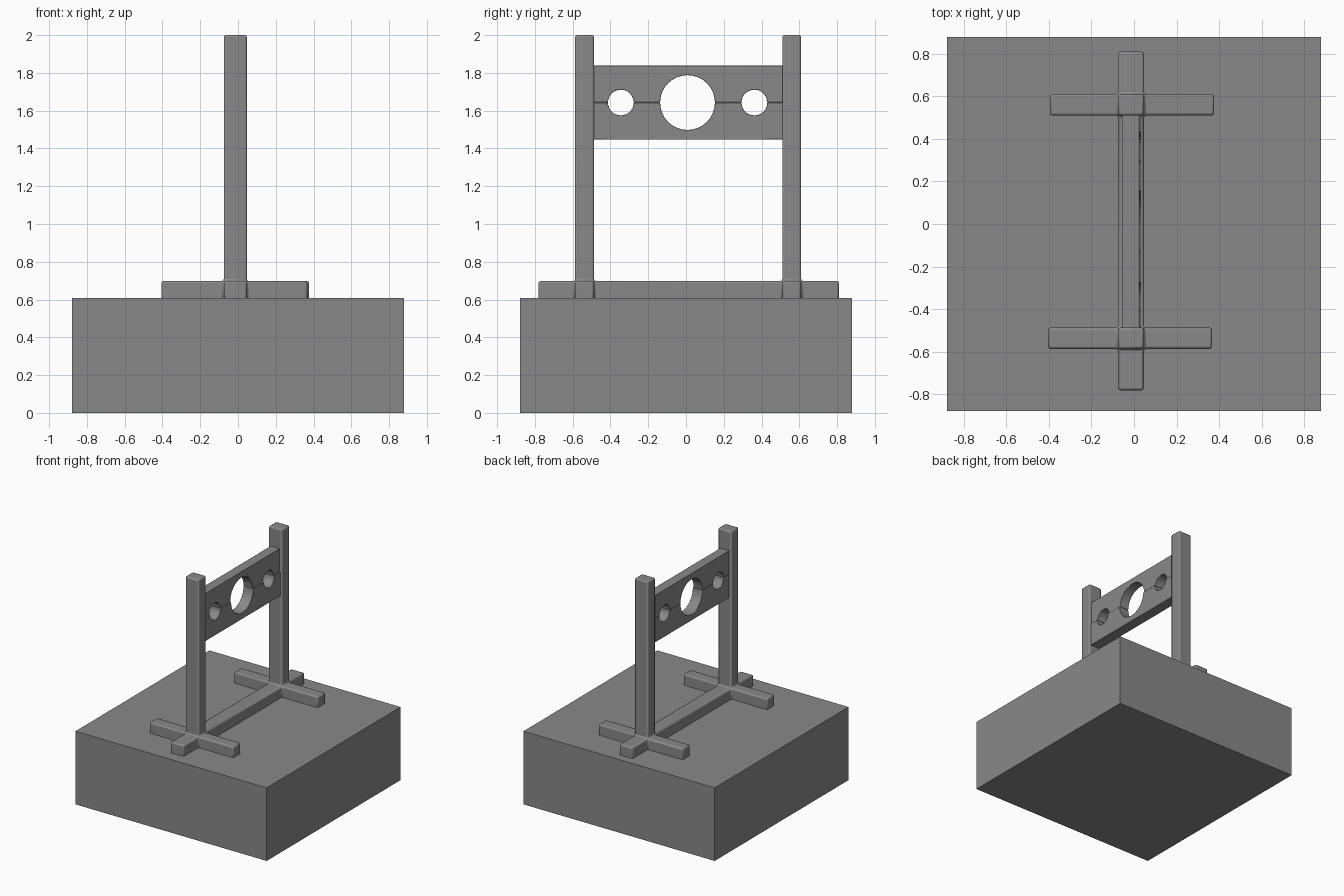
import bpy, bmesh, math
from mathutils import Vector

if "Cube" in bpy.data.objects:
    bpy.data.objects.remove(bpy.data.objects["Cube"])

dark = bpy.data.materials.new("dark_grey")
dark.diffuse_color = (0.25, 0.25, 0.25, 1)
dark.use_nodes = True
dark.node_tree.nodes["Principled BSDF"].inputs["Base Color"].default_value = dark.diffuse_color


def finish(bm, name, bevel=0.0):
    bmesh.ops.recalc_face_normals(bm, faces=bm.faces)
    mesh = bpy.data.meshes.new(name)
    bm.to_mesh(mesh)
    bm.free()
    mesh.materials.append(dark)
    ob = bpy.data.objects.new(name, mesh)
    bpy.context.collection.objects.link(ob)
    if bevel:
        mod = ob.modifiers.new("rounded_edges", 'BEVEL')
        mod.width = bevel
        mod.segments = 2
        mod.limit_method = 'ANGLE'
        mod.angle_limit = math.radians(40)
        bpy.ops.object.select_all(action='DESELECT')
        ob.select_set(True)
        bpy.context.view_layer.objects.active = ob
        bpy.ops.object.shade_smooth_by_angle(angle=math.radians(35))
    return ob


def box(bm, lo, hi):
    verts = bmesh.ops.create_cube(bm, size=1)["verts"]
    lo, hi = Vector(lo), Vector(hi)
    for v in verts:
        v.co = (lo + hi) / 2 + v.co * (hi - lo)


def grow(bm, point, axis, value):
    """Extrude the face nearest to a point until it reaches value on the axis."""
    point = Vector(point)
    face = min(bm.faces, key=lambda f: (f.calc_center_median() - point).length)
    new = bmesh.ops.extrude_discrete_faces(bm, faces=[face])["faces"][0]
    for v in new.verts:
        v.co[axis] = value


# Platform
bm = bmesh.new()
box(bm, (-0.88, -0.88, 0), (0.88, 0.88, 0.608))
finish(bm, "platform")

# Frame: long sill, cross feet and posts in one piece
X0, X1, Z0, Z1 = -0.075, 0.047, 0.595, 0.698
XM, ZM = (X0 + X1) / 2, (Z0 + Z1) / 2
bm = bmesh.new()
box(bm, (X0, -0.782, Z0), (X1, -0.587, Z1))
y = -0.587
for nxt in (-0.487, 0.51, 0.61, 0.81):
    grow(bm, (XM, y, ZM), 1, nxt)
    y = nxt
for yc, foot0, foot1 in ((-0.537, -0.405, 0.367), (0.56, -0.395, 0.377)):
    grow(bm, (X0, yc, ZM), 0, foot0)
    grow(bm, (X1, yc, ZM), 0, foot1)
    grow(bm, (XM, yc, Z1), 2, 2.0)
finish(bm, "frame", 0.011)

# Neck and wrist boards: two halves with semicircular notches, the lower one proud
SPLIT = 1.643
HOLES = ((-0.345, 0.068), (0.008, 0.145), (0.362, 0.068))
for name, side, edge, x0, x1 in (("upper_board", 1, 1.838, -0.057, 0.026),
                                 ("lower_board", -1, 1.447, -0.057, 0.034)):
    outline = [(-0.495, edge), (-0.495, SPLIT)]
    for yc, r in HOLES:
        for i in range(17):
            a = math.pi * (1 - i / 16)
            outline.append((yc + r * math.cos(a), SPLIT + side * r * math.sin(a)))
    outline += [(0.518, SPLIT), (0.518, edge)]
    bm = bmesh.new()
    face = bm.faces.new([bm.verts.new((x0, y, z)) for y, z in outline])
    new = bmesh.ops.extrude_face_region(bm, geom=[face])["geom"]
    bmesh.ops.translate(bm, vec=(x1 - x0, 0, 0),
                        verts=[g for g in new if isinstance(g, bmesh.types.BMVert)])
    finish(bm, name, 0.003)
